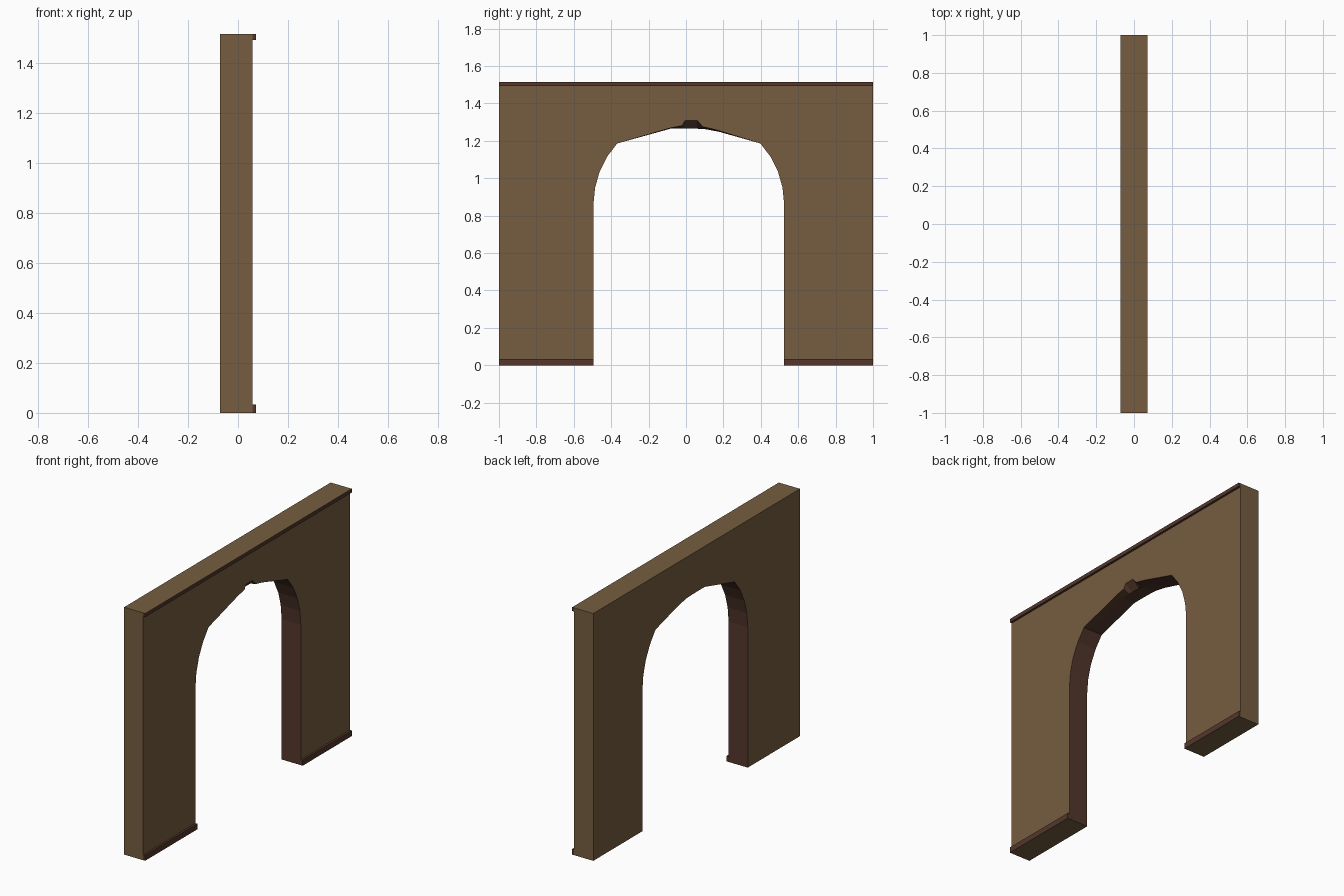
import bpy, bmesh

if "Cube" in bpy.data.objects:
    bpy.data.objects.remove(bpy.data.objects["Cube"])

XB, XF, XT = -0.072, 0.058, 0.071   # wall back, wall front, trim front
H = 1.515


def material(name, rgb):
    m = bpy.data.materials.new(name)
    m.diffuse_color = (*rgb, 1)
    m.use_nodes = True
    m.node_tree.nodes["Principled BSDF"].inputs["Base Color"].default_value = m.diffuse_color
    return m


WALL = material("tan plaster", (0.180, 0.110, 0.052))
DARK = material("dark reddish wood", (0.086, 0.038, 0.025))


def finish(bm, name):
    bmesh.ops.recalc_face_normals(bm, faces=bm.faces)
    me = bpy.data.meshes.new(name)
    bm.to_mesh(me)
    bm.free()
    me.materials.append(WALL)
    me.materials.append(DARK)
    ob = bpy.data.objects.new(name, me)
    bpy.context.collection.objects.link(ob)
    return ob


# Arch outline: left leg and haunch, mirrored about the opening's centre line
CY = 0.015
haunch = [(-0.495, 0), (-0.495, 0.86), (-0.486, 0.95), (-0.462, 1.035),
          (-0.422, 1.115), (-0.368, 1.186)]
haunch_r = [(2 * CY - y, z) for y, z in reversed(haunch)]
# Crown of the arch: chipped on the front face, plain further back
chipped = [(-0.08, 1.270), (-0.02, 1.282), (-0.005, 1.31), (0.06, 1.31),
           (0.088, 1.276), (0.15, 1.262)]
plain = [(-0.08, 1.266), (-0.02, 1.266), (0.0, 1.266), (0.06, 1.265),
         (0.10, 1.263), (0.18, 1.248)]


def outline(crown):
    return [(-1, H), (-1, 0)] + haunch + crown + haunch_r + [(1, 0), (1, H)]


# Wall with arched opening, lofted through three outlines
bm = bmesh.new()
rings = [[bm.verts.new((x, y, z)) for y, z in outline(c)]
         for x, c in ((XF, chipped), (0.015, plain), (XB, plain))]
bm.faces.new(rings[0])
bm.faces.new(rings[-1])
n = len(rings[0])
for a, b in zip(rings, rings[1:]):
    for i in range(n):
        j = (i + 1) % n
        f = bm.faces.new((a[i], a[j], b[j], b[i]))
        # the inside of the opening is dark
        f.material_index = 1 if 2 <= i < n - 3 else 0
finish(bm, "arched_wall")


# Thin trim strips on the front face
def strip(name, y0, y1, z0, z1):
    bm = bmesh.new()
    bmesh.ops.create_cube(bm, size=1)
    for v in bm.verts:
        v.co = (XT if v.co.x > 0 else XF,
                y1 if v.co.y > 0 else y0,
                z1 if v.co.z > 0 else z0)
    bmesh.ops.recalc_face_normals(bm, faces=bm.faces)
    for f in bm.faces:
        z = f.calc_center_median().z
        # the wall's very top and underside keep the wall colour
        f.material_index = 0 if z < 0.001 or z > H - 0.001 else 1
    finish(bm, name)


strip("top_trim", -1, 1, 1.492, H)
strip("left_skirting", -1, -0.495, 0, 0.034)
strip("right_skirting", 0.525, 1, 0, 0.034)
